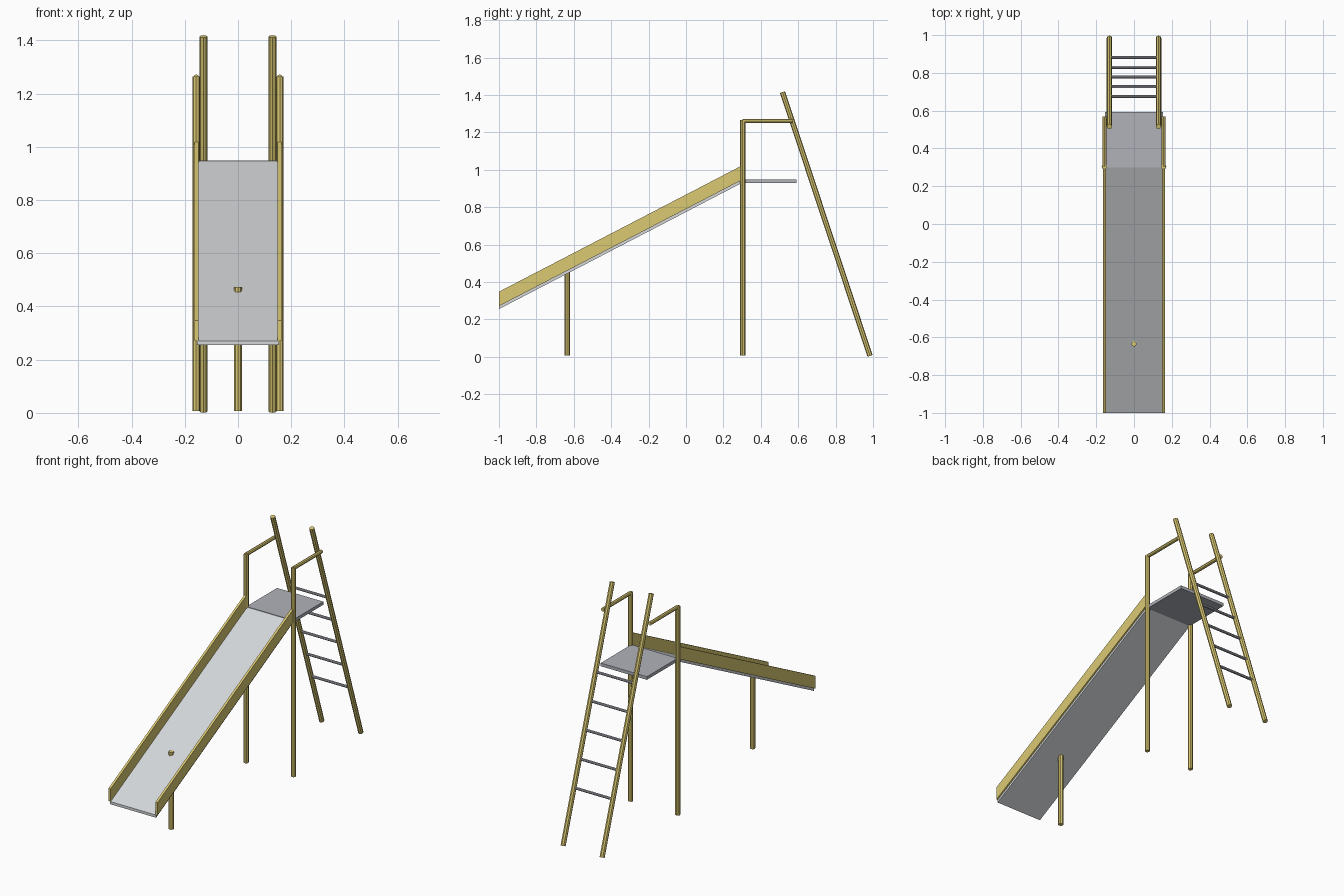
import bpy
import math
from mathutils import Vector

cube = bpy.data.objects.get("Cube")
if cube:
    bpy.data.objects.remove(cube, do_unlink=True)


def make_material(name, srgb):
    linear = [((c + 0.055) / 1.055) ** 2.4 for c in srgb] + [1.0]
    mat = bpy.data.materials.new(name)
    mat.use_nodes = True
    mat.diffuse_color = linear
    mat.node_tree.nodes["Principled BSDF"].inputs["Base Color"].default_value = linear
    return mat


yellow = make_material("mustard_yellow", (0.86, 0.79, 0.45))
light_grey = make_material("light_grey", (0.83, 0.84, 0.85))
steel_grey = make_material("steel_grey", (0.69, 0.70, 0.73))


def tube(name, start, end, radius, mat, sides=8):
    """Straight faceted tube between two points."""
    a, b = Vector(start), Vector(end)
    axis = b - a
    bpy.ops.mesh.primitive_cylinder_add(
        vertices=sides, radius=radius, depth=axis.length, location=(a + b) / 2)
    obj = bpy.context.object
    obj.rotation_euler = axis.to_track_quat("Z", "Y").to_euler()
    obj.name = name
    obj.data.materials.append(mat)
    return obj


def extruded_profile(name, profile, x0, x1, mat):
    """Side profile of (y, z) points extruded across x."""
    n = len(profile)
    verts = [(x, y, z) for x in (x0, x1) for y, z in profile]
    faces = [list(range(n))[::-1], list(range(n, 2 * n))]
    faces += [(i, (i + 1) % n, n + (i + 1) % n, n + i) for i in range(n)]
    mesh = bpy.data.meshes.new(name)
    mesh.from_pydata(verts, [], faces)
    mesh.update()
    mesh.materials.append(mat)
    obj = bpy.data.objects.new(name, mesh)
    bpy.context.collection.objects.link(obj)
    return obj


def sloped_band(low, high):
    """Band following the chute, between two heights at its lower end."""
    y0, y1, rise = -1.0, 0.3, 0.675
    return [(y0, low), (y1, low + rise), (y1, high + rise), (y0, high)]


# Chute and platform
extruded_profile("slide_bed", sloped_band(0.255, 0.271), -0.154, 0.154, light_grey)
platform = [(0.3, 0.93), (0.592, 0.93), (0.592, 0.949), (0.3, 0.949)]
extruded_profile("platform", platform, -0.154, 0.154, steel_grey)

# Ladder line leaning toward the platform
foot, head = Vector((0, 0.984, 0.005)), Vector((0, 0.516, 1.415))

for side, s in (("left", 1), ("right", -1)):
    x0, x1 = sorted((s * 0.149, s * 0.163))
    extruded_profile(side + "_side_wall", sloped_band(0.271, 0.348), x0, x1, yellow)
    px = s * 0.157
    tube(side + "_post", (px, 0.303, 0.008), (px, 0.303, 1.265), 0.014, yellow)
    tube(side + "_handrail", (px, 0.303, 1.261), (px, 0.57, 1.261), 0.011, yellow)
    offset = Vector((s * 0.13, 0, 0))
    tube(side + "_ladder_rail", foot + offset, head + offset, 0.0145, yellow)

# Front support, its tip showing through the bed
tube("front_support", (0, -0.635, 0.008), (0, -0.635, 0.474), 0.0145, yellow)

# Ladder rungs
for i in range(5):
    p = foot.lerp(head, (0.31 + 0.155 * i) / 1.41)
    tube("rung_%d" % (i + 1), (-0.125, p.y, p.z), (0.125, p.y, p.z), 0.008, steel_grey)
